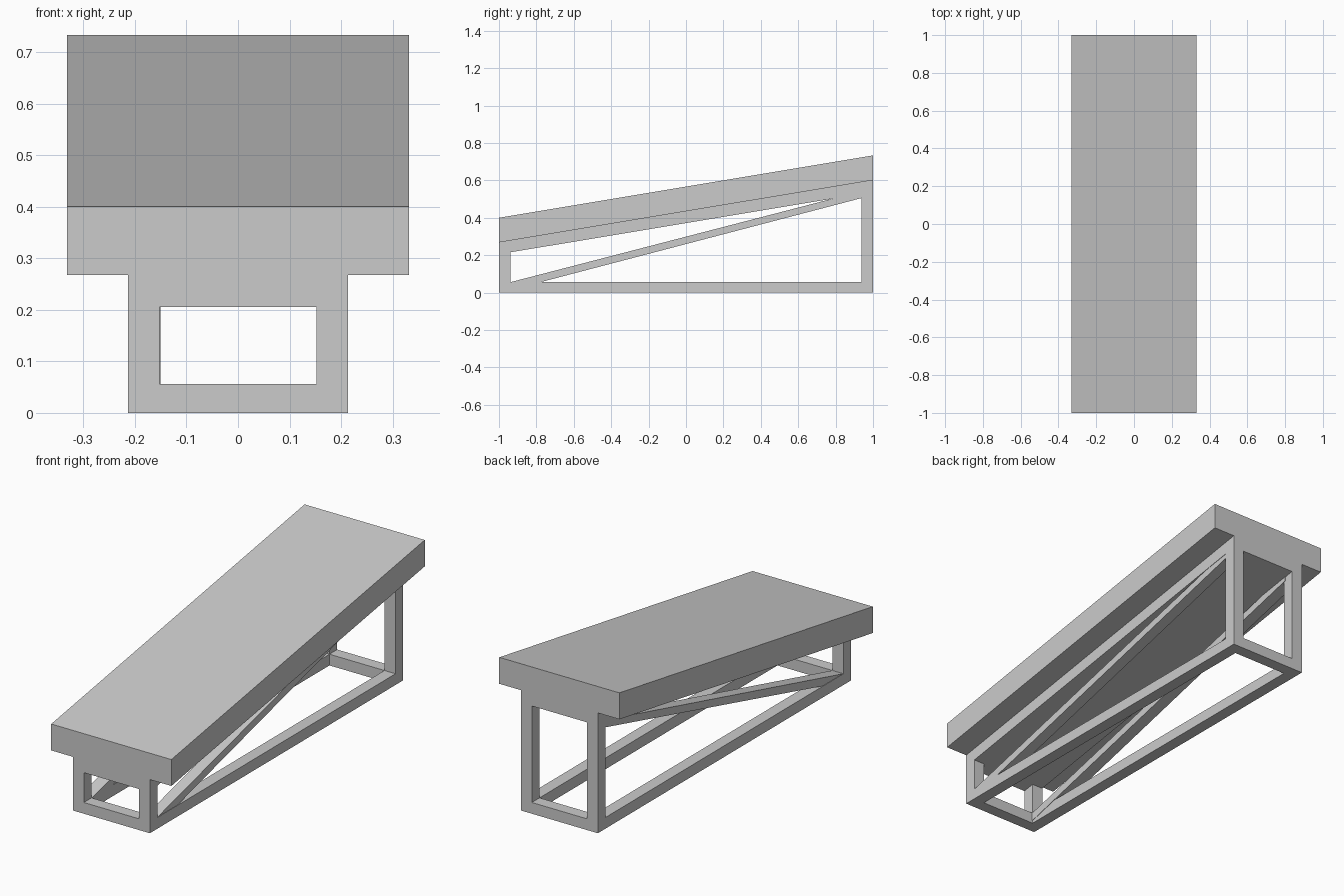
import bpy, bmesh

if "Cube" in bpy.data.objects:
    bpy.data.objects.remove(bpy.data.objects["Cube"])

SLOPE = 0.1665          # rise of the top per unit of y
W = 0.213               # half width of the frame
T = 0.061               # bar width


def extrude_x(name, profile, x0, x1):
    """Prism with a (y, z) profile extruded from x0 to x1."""
    bm = bmesh.new()
    face = bm.faces.new([bm.verts.new((x0, y, z)) for y, z in profile])
    ext = bmesh.ops.extrude_face_region(bm, geom=[face])
    verts = [v for v in ext["geom"] if isinstance(v, bmesh.types.BMVert)]
    bmesh.ops.translate(bm, verts=verts, vec=(x1 - x0, 0, 0))
    bmesh.ops.recalc_face_normals(bm, faces=bm.faces)
    mesh = bpy.data.meshes.new(name)
    bm.to_mesh(mesh)
    bm.free()
    obj = bpy.data.objects.new(name, mesh)
    bpy.context.collection.objects.link(obj)
    return obj


def box(y0, y1, z0, z1):
    return [(y0, z0), (y1, z0), (y1, z1), (y0, z1)]


def sloped(low, high):
    """Full-length profile between two heights given at y = -1."""
    rise = 2 * SLOPE
    return [(-1, low), (1, low + rise), (1, high + rise), (-1, high)]


# Inclined top board and the narrower panel carrying it
extrude_x("top_board", sloped(0.268, 0.40), -0.332, 0.332)
extrude_x("support_panel", sloped(0.205, 0.268), -W, W)

# Cross bars at floor level
extrude_x("front_cross_bar", box(-1, -1 + T, 0, 0.056), -W + T, W - T)
extrude_x("back_cross_bar", box(1 - T, 1, 0, 0.056), -W + T, W - T)

# Side frames: legs with sloped tops, floor rail and diagonal brace
for side, x0 in (("left", -W), ("right", W - T)):
    x1 = x0 + T
    for end, y0 in (("front", -1), ("back", 1 - T)):
        za = 0.205 + (y0 + 1) * SLOPE
        leg = [(y0, 0), (y0 + T, 0), (y0 + T, za + T * SLOPE), (y0, za)]
        extrude_x(f"{end}_{side}_leg", leg, x0, x1)
    extrude_x(f"{side}_floor_rail", box(-1 + T, 1 - T, 0, 0.056), x0, x1)
    brace = [(-0.96, 0.008), (0.95, 0.508), (0.95, 0.545), (-0.96, 0.05)]
    extrude_x(f"{side}_brace", brace, x0 + 0.002, x1 + (0.002 if x0 < 0 else -0.002))
